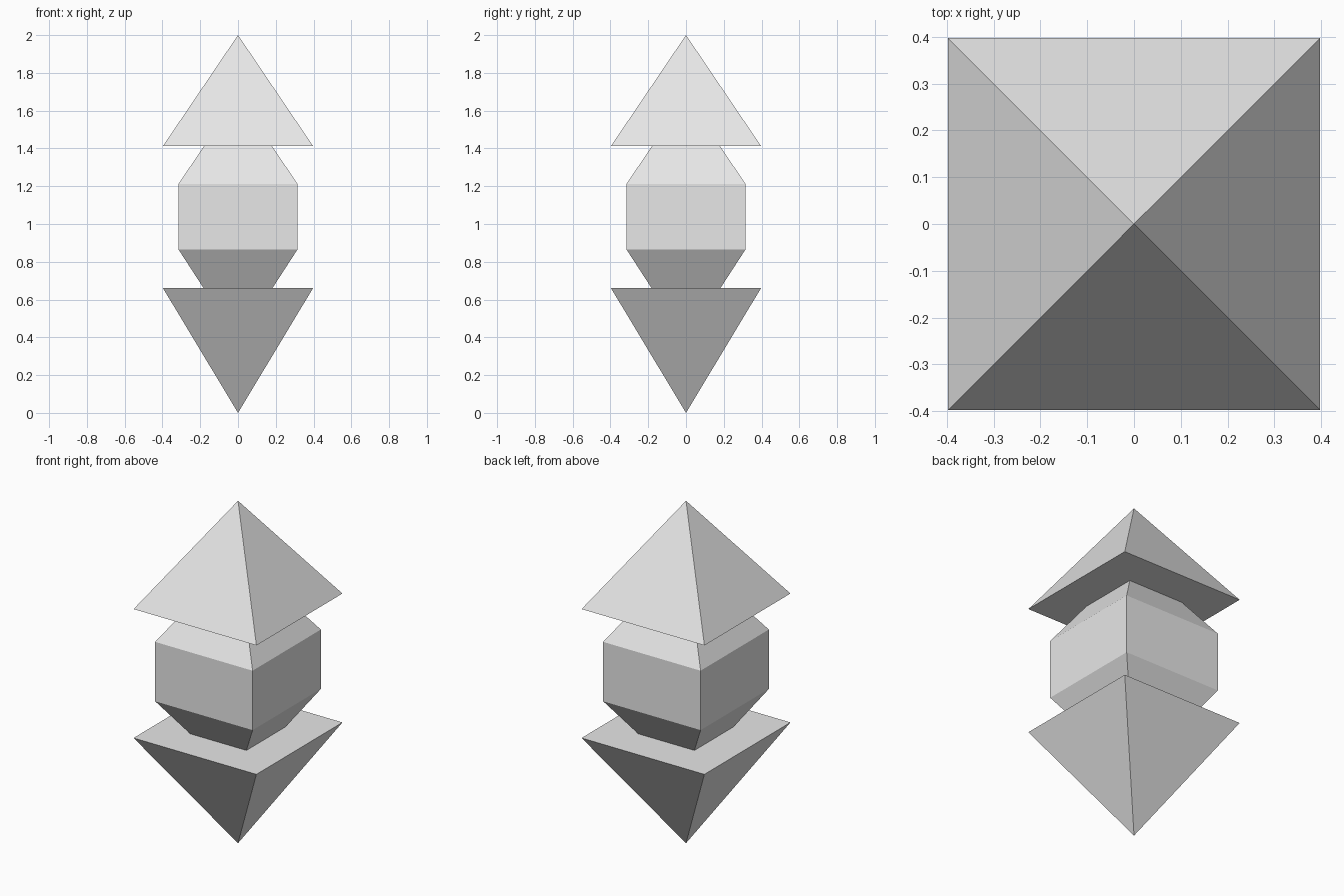
import bpy
import bmesh

default_cube = bpy.data.objects.get("Cube")
if default_cube:
    bpy.data.objects.remove(default_cube, do_unlink=True)

# Single plain colour
grey = bpy.data.materials.new("light_grey")
grey.use_nodes = True
colour = (0.8, 0.8, 0.8, 1.0)
grey.diffuse_color = colour
grey.node_tree.nodes["Principled BSDF"].inputs["Base Color"].default_value = colour


def square_stack(name, levels):
    """Loft square rings through (height, half width) levels; zero width is a tip."""
    bm = bmesh.new()
    rings = []
    for z, h in levels:
        corners = [(-h, -h), (h, -h), (h, h), (-h, h)] if h else [(0, 0)]
        rings.append([bm.verts.new((x, y, z)) for x, y in corners])
    for low, high in zip(rings, rings[1:]):
        for i in range(4):
            j = (i + 1) % 4
            if len(low) == 1:
                bm.faces.new((low[0], high[j], high[i]))
            elif len(high) == 1:
                bm.faces.new((low[i], low[j], high[0]))
            else:
                bm.faces.new((low[i], low[j], high[j], high[i]))
    # Flat caps on open ends
    for ring in (rings[0], rings[-1]):
        if len(ring) == 4:
            bm.faces.new(ring)
    bmesh.ops.recalc_face_normals(bm, faces=bm.faces)
    mesh = bpy.data.meshes.new(name)
    bm.to_mesh(mesh)
    bm.free()
    mesh.materials.append(grey)
    obj = bpy.data.objects.new(name, mesh)
    bpy.context.collection.objects.link(obj)
    return obj


# Inverted pyramid at the bottom
square_stack("lower_pyramid", [(0, 0), (0.66, 0.397)])
# Square core whose tips sink into both pyramids
square_stack("middle_core", [(0.38, 0), (0.865, 0.315), (1.212, 0.315), (1.68, 0)])
# Upright pyramid at the top
square_stack("upper_pyramid", [(1.413, 0.397), (2, 0)])
